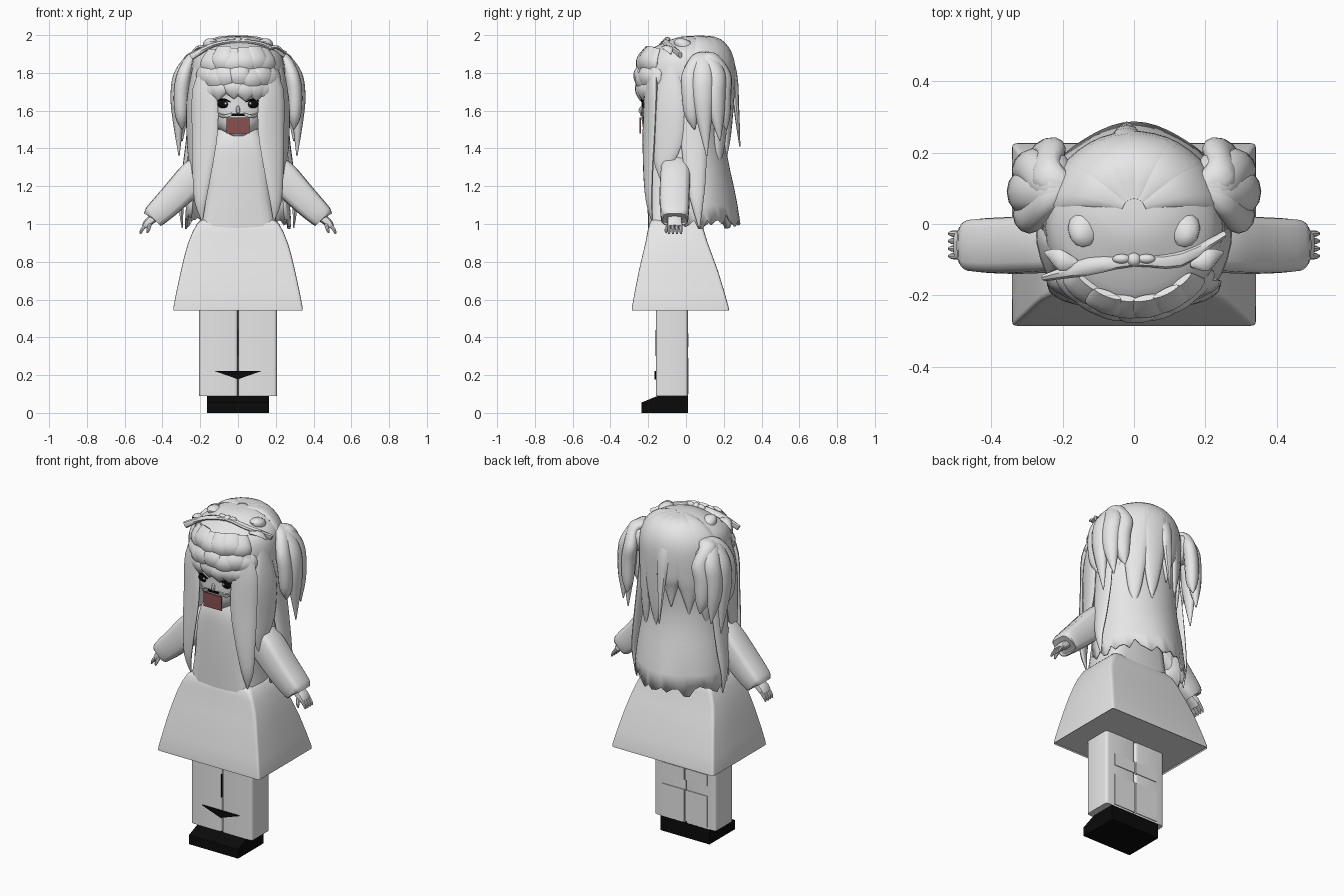
import bpy, bmesh, math, random
from mathutils import Vector

random.seed(4)
if "Cube" in bpy.data.objects:
    bpy.data.objects.remove(bpy.data.objects["Cube"])


def material(name, color):
    m = bpy.data.materials.new(name)
    m.use_nodes = True
    m.diffuse_color = (*color, 1)
    m.node_tree.nodes["Principled BSDF"].inputs["Base Color"].default_value = (*color, 1)
    return m


PALE = material("pale grey", (0.8, 0.8, 0.8))
BLACK = material("black", (0.003, 0.003, 0.003))
RED = material("dull red", (0.25, 0.08, 0.08))
X, Y = Vector((1, 0, 0)), Vector((0, 1, 0))


def finish(bm, name, mat, mirror=False, angle=40):
    bmesh.ops.recalc_face_normals(bm, faces=bm.faces)
    me = bpy.data.meshes.new(name)
    bm.to_mesh(me)
    bm.free()
    me.materials.append(mat)
    ob = bpy.data.objects.new(name, me)
    bpy.context.collection.objects.link(ob)
    if mirror:
        ob.modifiers.new("mirror", 'MIRROR').use_mirror_merge = False
    bpy.ops.object.select_all(action='DESELECT')
    ob.select_set(True)
    bpy.context.view_layer.objects.active = ob
    bpy.ops.object.shade_smooth_by_angle(angle=math.radians(angle))
    return ob


def smooth_path(secs, steps):
    out = []
    for i in range(len(secs) - 1):
        p = [Vector(secs[max(0, min(len(secs) - 1, i + k))]) for k in (-1, 0, 1, 2)]
        for s in range(steps):
            t = s / steps
            out.append(p[1] + 0.5 * t * (p[2] - p[0] + t * (2 * p[0] - 5 * p[1] + 4 * p[2] - p[3]
                       + t * (3 * (p[1] - p[2]) + p[3] - p[0]))))
    return out + [Vector(secs[-1])]


def loft(name, secs, u=X, v=None, power=(2, 2), n=12, steps=3, mat=PALE, mirror=False, angle=40):
    """Sections are (x, y, z, half width along u, half depth)."""
    bm, rings = bmesh.new(), []
    pts = smooth_path(secs, steps)
    for i, p in enumerate(pts):
        c = Vector(p[:3])
        tan = Vector(pts[min(i + 1, len(pts) - 1)][:3]) - Vector(pts[max(i - 1, 0)][:3])
        w = v or tan.cross(u).normalized()
        e = 2 / (power[0] + (power[1] - power[0]) * i / (len(pts) - 1))
        ring = []
        for k in range(n):
            a = math.tau * k / n
            co, si = math.cos(a), math.sin(a)
            ring.append(bm.verts.new(c + u * math.copysign(abs(co) ** e, co) * max(p[3], 0.002)
                                     + w * math.copysign(abs(si) ** e, si) * max(p[4], 0.002)))
        rings.append(ring)
    for a, b in zip(rings, rings[1:]):
        for k in range(n):
            bm.faces.new((a[k], a[(k + 1) % n], b[(k + 1) % n], b[k]))
    bm.faces.new(rings[0])
    bm.faces.new(rings[-1])
    return finish(bm, name, mat, mirror, angle)


def prism(name, outline, axis, lo, hi, mat=PALE, mirror=False):
    """Extrude a 2D outline along x (outline is y, z) or along y (outline is x, z)."""
    bm = bmesh.new()
    place = (lambda p, d: (d, *p)) if axis == 'x' else (lambda p, d: (p[0], d, p[1]))
    face = bm.faces.new([bm.verts.new(place(p, lo)) for p in outline])
    ext = bmesh.ops.extrude_face_region(bm, geom=[face])
    move = (X if axis == 'x' else Y) * (hi - lo)
    bmesh.ops.translate(bm, vec=move, verts=[g for g in ext['geom'] if isinstance(g, bmesh.types.BMVert)])
    return finish(bm, name, mat, mirror, 20)


def blob(name, center, size, mat=PALE, mirror=False):
    bm = bmesh.new()
    bmesh.ops.create_uvsphere(bm, u_segments=12, v_segments=8, radius=1)
    bmesh.ops.scale(bm, vec=size, verts=bm.verts)
    bmesh.ops.translate(bm, vec=center, verts=bm.verts)
    return finish(bm, name, mat, mirror, 60)


def box(x0, x1, z0, z1):
    return [(x0, z0), (x1, z0), (x1, z1), (x0, z1)]


# Shoes, legs, calf panels and the black trim
prism("shoe", [(-.235, 0), (.01, 0), (.01, .09), (-.15, .09), (-.235, .055)], 'x', .0005, .165, BLACK, True)
loft("leg", [(.1035, -.075, .09, .1025, .085), (.1035, -.075, .6, .1025, .085)], v=Y, power=(12, 12),
     n=24, steps=1, mirror=True)
for z0, z1 in ((.1, .29), (.35, .42)):
    prism("calf_panel", box(.004, .15, z0, z1), 'y', 0, .014, mirror=True)
prism("ankle_trim", [(-.125, .222), (0, .178), (.125, .222)], 'y', -.168, -.16, BLACK)
prism("leg_seam", box(-.003, .003, .3, .44), 'y', -.161, -.155, BLACK)

# Skirt and torso
loft("skirt", [(0, -.03, .55, .338, .252), (0, -.03, .56, .342, .256), (0, -.04, .75, .303, .21),
               (0, -.05, .9, .264, .165), (0, -.055, 1.0, .218, .14), (0, -.055, 1.03, .18, .12)],
     v=Y, power=(60, 5), n=24, steps=2)
loft("torso", [(0, -.06, .98, .21, .14), (0, -.06, 1.15, .18, .145), (0, -.06, 1.33, .17, .145),
               (0, -.065, 1.43, .15, .135), (0, -.07, 1.5, .12, .11)], v=Y, power=(5, 3), n=20)

# Sleeves and hands
loft("sleeve", [(.13, -.055, 1.34, .065, .06), (.22, -.055, 1.265, .08, .085), (.34, -.06, 1.14, .08, .077),
                (.44, -.06, 1.043, .074, .064), (.453, -.06, 1.03, .06, .052)],
     u=Y, power=(4, 4), n=16, mirror=True)
loft("palm", [(.43, -.06, 1.045, .035, .025), (.475, -.06, 1.01, .04, .022), (.495, -.06, .985, .038, .015)],
     u=Y, power=(3, 3), mirror=True)
for i in range(4):
    y = -.09 + i * .021
    loft("finger", [(.485, y, 1.0, .009, .01), (.508, y, .97, .009, .009), (.518, y, .948, .005, .005)],
         u=Y, n=8, mirror=True)
loft("thumb", [(.465, -.09, 1.0, .01, .01), (.475, -.105, .97, .009, .009), (.48, -.105, .952, .004, .004)],
     u=Y, n=8, mirror=True)

# Face, eyes and mouth
loft("face", [(0, -.15, 1.465, .04, .05), (0, -.12, 1.5, .1, .105), (0, -.09, 1.56, .16, .145),
              (0, -.07, 1.65, .2, .165), (0, -.07, 1.75, .21, .17)], v=Y, n=24)
blob("eye", (.079, -.222, 1.635), (.031, .012, .022), BLACK, True)
blob("eye_highlight", (.066, -.232, 1.638), (.006, .004, .007), PALE, True)
loft("eyelash", [(.04, -.234, 1.645, .003, .003), (.08, -.229, 1.661, .006, .006),
                 (.122, -.21, 1.645, .003, .003)], u=Y, n=6, mat=BLACK, mirror=True)
prism("mouth", box(-.06, .06, 1.48, 1.565), 'y', -.245, -.237, RED)
prism("lip_line", box(-.035, .035, 1.573, 1.585), 'y', -.242, -.234, BLACK)
loft("nose", [(0, -.225, 1.63, .006, .006), (0, -.24, 1.6, .012, .012), (0, -.235, 1.585, .004, .004)], n=8)
for z in (1.575, 1.59):
    loft("cheek_line", [(.03, -.236, z, .003, .003), (.08, -.225, z - .012, .004, .004),
                        (.12, -.2, z + .01, .003, .003)], u=Y, n=6, mirror=True)

# Hair cap
loft("hair_cap", [(0, -.01, 1.675, .232, .23), (0, -.008, 1.75, .248, .248), (0, -.008, 1.84, .246, .246),
                  (0, .005, 1.91, .222, .22), (0, .035, 1.965, .15, .14), (0, .035, 1.99, .08, .07),
                  (0, .035, 1.995, .01, .01)], v=Y, n=32, angle=60)

# Fringe: three rows of broad overlapping scallops, the lowest ending in points
for z, count, reach, tip in ((1.71, 8, .236, .004), (1.77, 7, .244, .035), (1.845, 6, .232, .035)):
    for i in range(count):
        a = math.radians(-90 + (i - (count - 1) / 2) * 16 + random.uniform(-3, 3))
        c, s = math.cos(a), math.sin(a)
        h = z + random.uniform(-.01, .01)
        loft("fringe_scallop", [(c * r, -.008 + s * r, h + dz, w, d) for r, dz, w, d in (
            (reach - .03, .085, .04, .01), (reach + .002, .03, .056, .02), (reach + .004, -.01, .056, .02),
            (reach - .006, -.052, tip, .008))], u=Vector((-s, c, 0)), n=12, angle=70)

# Long back hair with a ragged hem, ridged along the middle
bm, rows, cols = bmesh.new(), [], 36
for z, cy, rx, ry, ridge in smooth_path([(1.86, 0, .235, .23, 0), (1.7, 0, .25, .23, 0), (1.5, 0, .24, .205, 0),
                                         (1.35, .01, .24, .205, 0), (1.2, .025, .26, .212, .01),
                                         (1.02, .04, .275, .212, .03)], 2):
    row = []
    for k in range(cols + 1):
        a = math.radians(-25 + 230 * k / cols)
        hem = random.uniform(-.05, .035) * (k % 3 != 1) if z < 1.05 else 0
        out = ridge * max(0, math.sin(a)) ** 8
        row.append(bm.verts.new((rx * math.cos(a), cy + ry * math.sin(a) + out, z + hem)))
    rows.append(row)
for a, b in zip(rows, rows[1:]):
    for k in range(cols):
        bm.faces.new((a[k], a[k + 1], b[k + 1], b[k]))
back_hair = finish(bm, "back_hair", PALE, angle=60)
solid = back_hair.modifiers.new("thickness", 'SOLIDIFY')
solid.thickness, solid.offset = .012, 0

# Broad locks from the crown down the back of the head
for i in range(6):
    a = math.radians(90 + (i - 2.5) * 25)
    c, s = math.cos(a), math.sin(a)
    end = random.uniform(1.3, 1.5)
    loft("back_lock", [(c * .03, .04 + s * .03, 1.988, .02, .01), (c * .14, .035 + s * .14, 1.968, .055, .014),
                       (c * .226, .01 + s * .226, 1.87, .08, .018), (c * .24, s * .238, 1.69, .07, .02),
                       (c * .238, s * .225, end + .12, .04, .018), (c * .235, s * .22, end, .003, .003)],
         u=Vector((-s, c, 0)), n=12, steps=4, angle=70)
loft("crown_tuft", [(-.01, .12, 1.975, .03, .012), (-.01, .2, 1.92, .045, .02), (-.02, .25, 1.8, .04, .02),
                    (-.02, .268, 1.6, .022, .014), (-.02, .285, 1.41, .003, .003)], n=8)

# Front side locks
FRONT = Vector((.92, .38, 0)).normalized()
loft("long_front_lock", [(.15, -.17, 1.86, .03, .02), (.175, -.185, 1.72, .07, .022),
                         (.175, -.195, 1.5, .075, .02), (.19, -.2, 1.28, .055, .018),
                         (.2, -.195, 1.12, .033, .014), (.19, -.18, 1.02, .004, .004)], u=FRONT, mirror=True)
loft("outer_front_lock", [(.215, -.08, 1.84, .04, .02), (.24, -.09, 1.65, .085, .022), (.24, -.1, 1.42, .08, .02),
                          (.235, -.12, 1.3, .045, .016), (.24, -.1, 1.17, .004, .004)],
     u=Vector((.3, .95, 0)), mirror=True)
loft("rear_side_lock", [(.24, .03, 1.75, .05, .02), (.25, .04, 1.5, .07, .02), (.28, .05, 1.25, .055, .02),
                        (.3, .06, 1.1, .03, .014), (.295, .07, .98, .003, .003)], u=Y, mirror=True)

# Pigtails: plump bundles of drooping locks
for y0, y1, x1, end, wide in ((.07, .025, .3, 1.5, .048), (.09, .09, .317, 1.36, .058),
                              (.12, .16, .3, 1.44, .052), (.14, .195, .25, 1.5, .05)):
    loft("pigtail_lock", [(.19, .1, 1.89, .035, .02), (.245, y0, 1.875, .05, .03), (x1 - .015, y1, 1.79, wide, .038),
                          (x1, y1, 1.69, wide, .04), (x1, y1 + .005, 1.57, wide * .75, .032),
                          (x1 - .005, y1 + .02, end, .003, .003)],
         u=Vector((x1 - .37, .12, 0)).normalized() if y1 > .15 else Y, n=12, steps=4, mirror=True, angle=70)
blob("pigtail_root", (.235, .11, 1.81), (.075, .1, .085), mirror=True)

# Head ornaments: rounded nubs, ribbon band and a small bow
loft("head_nub", [(.14, .0, 1.92, .045, .05), (.143, -.02, 1.965, .04, .045), (.148, -.03, 1.983, .008, .01)],
     v=Y, mirror=True)
loft("head_ribbon", [(-.25, -.15, 1.885, .01, .02), (-.13, -.12, 1.948, .025, .012), (0, -.105, 1.968, .014, .012),
                     (.13, -.1, 1.952, .022, .012), (.25, -.03, 1.895, .01, .02)], u=Y, n=8)
loft("ribbon_end", [(.16, -.11, 1.93, .012, .01), (.21, -.1, 1.935, .03, .01), (.25, -.08, 1.9, .004, .004)],
     u=Y, n=8, mirror=True)
blob("bow_knot", (0, -.1, 1.972), (.02, .02, .018))
blob("bow_loop", (.035, -.098, 1.972), (.026, .014, .016), mirror=True)
